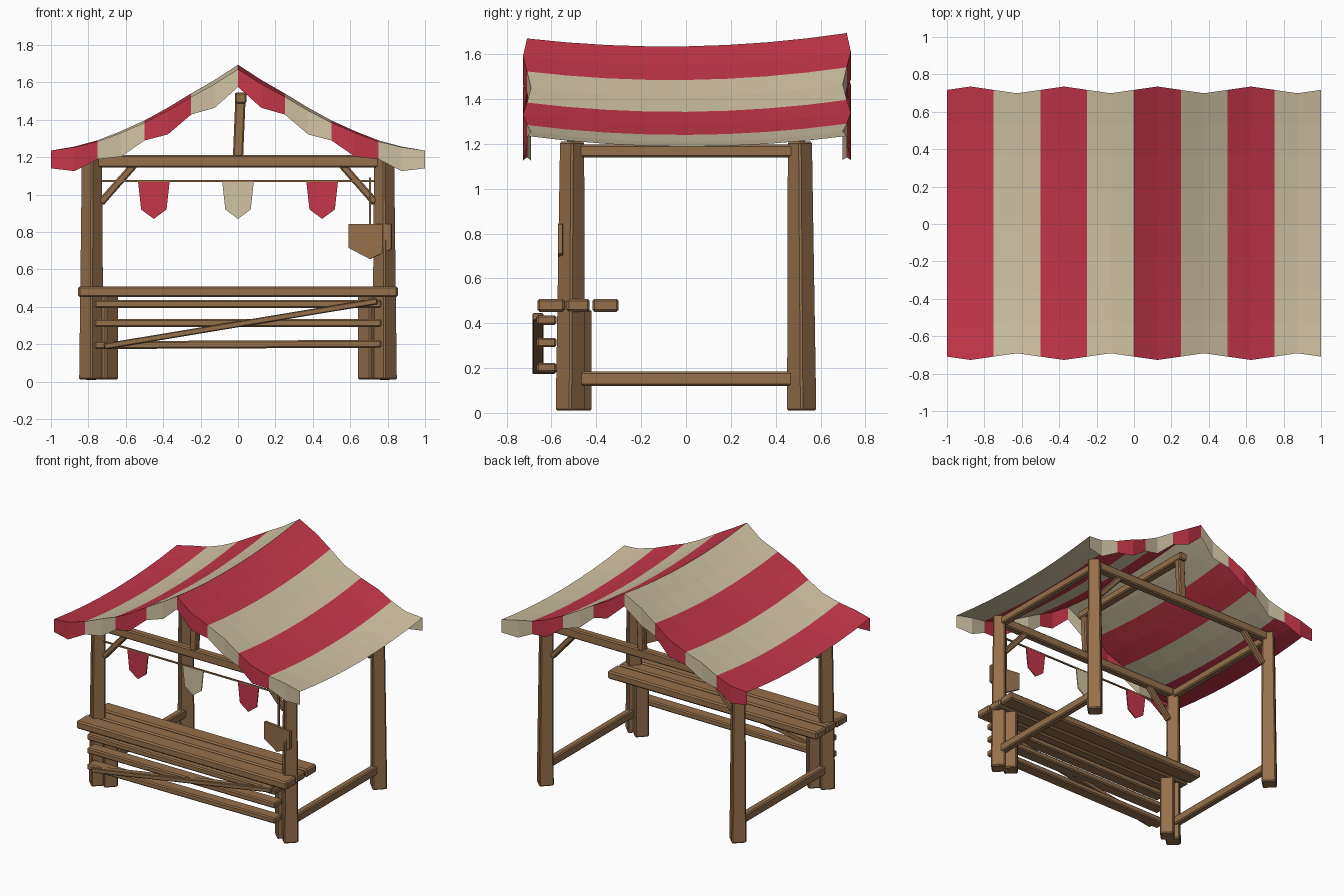
import bpy, bmesh, math
from mathutils import Vector, Matrix

if "Cube" in bpy.data.objects:
    bpy.data.objects.remove(bpy.data.objects["Cube"])


def material(name, rgb):
    m = bpy.data.materials.new(name)
    m.diffuse_color = (*rgb, 1)
    m.use_nodes = True
    m.node_tree.nodes["Principled BSDF"].inputs["Base Color"].default_value = m.diffuse_color
    return m


WOOD = material("brown wood", (0.30, 0.16, 0.072))
RED = material("red cloth", (0.56, 0.037, 0.067))
CREAM = material("cream cloth", (0.64, 0.55, 0.37))


def finish(name, bm, mats):
    me = bpy.data.meshes.new(name)
    bm.to_mesh(me)
    bm.free()
    for m in mats:
        me.materials.append(m)
    ob = bpy.data.objects.new(name, me)
    bpy.context.collection.objects.link(ob)
    return ob


def beam(name, a, b, w, h, roll=0.0, taper=1.0, bevel=0.008):
    """Bevelled timber from a to b: w wide (sideways), h tall, narrowing by taper at b."""
    a, b = Vector(a), Vector(b)
    d = (b - a).normalized()
    side = Vector((1, 0, 0)) if abs(d.z) > 0.95 else d.cross(Vector((0, 0, 1))).normalized()
    up = side.cross(d)
    rot = Matrix((side, d, up)).transposed().to_4x4()
    bm = bmesh.new()
    bmesh.ops.create_cube(bm, size=1)
    for v in bm.verts:
        s = taper if v.co.y > 0 else 1
        v.co = Vector((v.co.x * w * s, v.co.y * (b - a).length, v.co.z * h * s))
    if bevel:
        bmesh.ops.bevel(bm, geom=bm.edges[:], offset=bevel, segments=1, affect='EDGES')
    bm.transform(Matrix.Translation((a + b) / 2) @ rot @ Matrix.Rotation(roll, 4, 'Y'))
    bmesh.ops.recalc_face_normals(bm, faces=bm.faces)
    return finish(name, bm, [WOOD])


def plate(name, pts, y, thick, mat):
    """Flat panel with an x-z outline, standing at depth y."""
    bm = bmesh.new()
    f = bm.faces.new([bm.verts.new((x, y - thick / 2, z)) for x, z in pts])
    r = bmesh.ops.extrude_face_region(bm, geom=[f])
    for v in r["geom"]:
        if isinstance(v, bmesh.types.BMVert):
            v.co.y += thick
    bmesh.ops.recalc_face_normals(bm, faces=bm.faces)
    return finish(name, bm, [mat])


# Corner posts, counter legs, side rails and side beams
Q = math.pi / 4
for s, side in ((-1, "left"), (1, "right")):
    for t, end in ((-1, "front"), (1, "back")):
        beam(f"{end}_{side}_post", (s * .784, t * .516, .01), (s * .781, t * .508, 1.21),
             .1, .1, Q, .84)
        beam(f"{end}_{side}_brace", (s * .735, t * .505, .955), (s * .55, t * .505, 1.165), .04, .04)
    beam(f"{side}_counter_leg", (s * .705, -.483, .01), (s * .705, -.483, .46), .096, .096, Q)
    beam(f"{side}_lower_rail", (s * .78, -.48, .152), (s * .78, .48, .152), .05, .063)
    beam(f"{side}_top_beam", (s * .775, -.48, 1.168), (s * .775, .48, 1.168), .05, .058)

# Front and back top beams, king posts and ridge pole
for t, end in ((-1, "front"), (1, "back")):
    beam(f"{end}_top_beam", (-.755, t * .505, 1.178), (.755, t * .505, 1.178), .055, .066)
    beam(f"{end}_king_post", (0, t * .505, 1.2), (.013, t * .505, 1.51), .055, .05)
beam("ridge_pole", (.014, -.55, 1.517), (.014, .55, 1.517), .062, .058)

# Counter planks
for i, (y0, y1, x) in enumerate(((-.663, -.54, .855), (-.532, -.43, .85), (-.418, -.30, .853))):
    beam(f"counter_plank_{i + 1}", (-x, (y0 + y1) / 2, .48), (x, (y0 + y1) / 2, .48),
         y1 - y0, .058, bevel=.01)

# Front slats with diagonal
for i, (zl, zr) in enumerate(((.195, .202), (.314, .314), (.414, .414))):
    beam(f"front_slat_{i + 1}", (-.766, -.622, zl), (.766, -.622, zr), .088, .042)
beam("front_diagonal", (-.715, -.66, .188), (.745, -.66, .43), .05, .032, bevel=.005)

# Bunting
beam("bunting_string", (-.73, -.52, 1.072), (.73, -.52, 1.072), .01, .01, bevel=0)
for i, (x, m) in enumerate(((-.45, RED), (0, CREAM), (.45, RED))):
    outline = [(-.085, 1.075), (-.068, .92), (0, .87), (.068, .92), (.085, 1.075)]
    plate(f"pennant_{i + 1}", [(x + px, z) for px, z in outline], -.52, .008, m)

# Hanging sign on the right post
sign = plate("hanging_sign", [(-.115, .842), (-.115, .715), (0, .655), (.115, .71), (.115, .842)],
             0, .02, WOOD)
sign.location = (.706, -.545, 0)
sign.rotation_euler.z = math.radians(-8)
beam("sign_hanger", (.706, -.535, .83), (.706, -.535, 1.09), .012, .012, bevel=0)

# Striped canopy with scalloped front and back flaps
PROFILE = [1.635, 1.555, 1.485, 1.41, 1.343, 1.288, 1.24, 1.208, 1.188]
NY = 8


def canopy_point(i, t):
    """i: column -8..8, t: -1 front to 1 back."""
    x = i / 8
    wave = 0
    if i % 2:  # stripe centres: red bulges out, cream tucks in
        wave = .018 if ((i + 8) // 2) % 2 == 0 else -.018
    z = PROFILE[abs(i)] + .047 * t * t + .012 * t * (1 - abs(x))
    return Vector((x, t * (.713 + wave * abs(t)) + .004, z))


bm = bmesh.new()
rows = [[bm.verts.new(canopy_point(i, 2 * j / NY - 1)) for i in range(-8, 9)]
        for j in range(NY + 1)]


def flap_row(row):
    return [bm.verts.new(v.co - Vector((0, 0, .128 if k % 2 else .095)))
            for k, v in enumerate(row)]


rows = [flap_row(rows[0])] + rows + [flap_row(rows[-1])]
for r0, r1 in zip(rows, rows[1:]):
    for k in range(16):
        f = bm.faces.new((r0[k], r0[k + 1], r1[k + 1], r1[k]))
        f.material_index = (k // 2) % 2
finish("striped_canopy", bm, [RED, CREAM])
